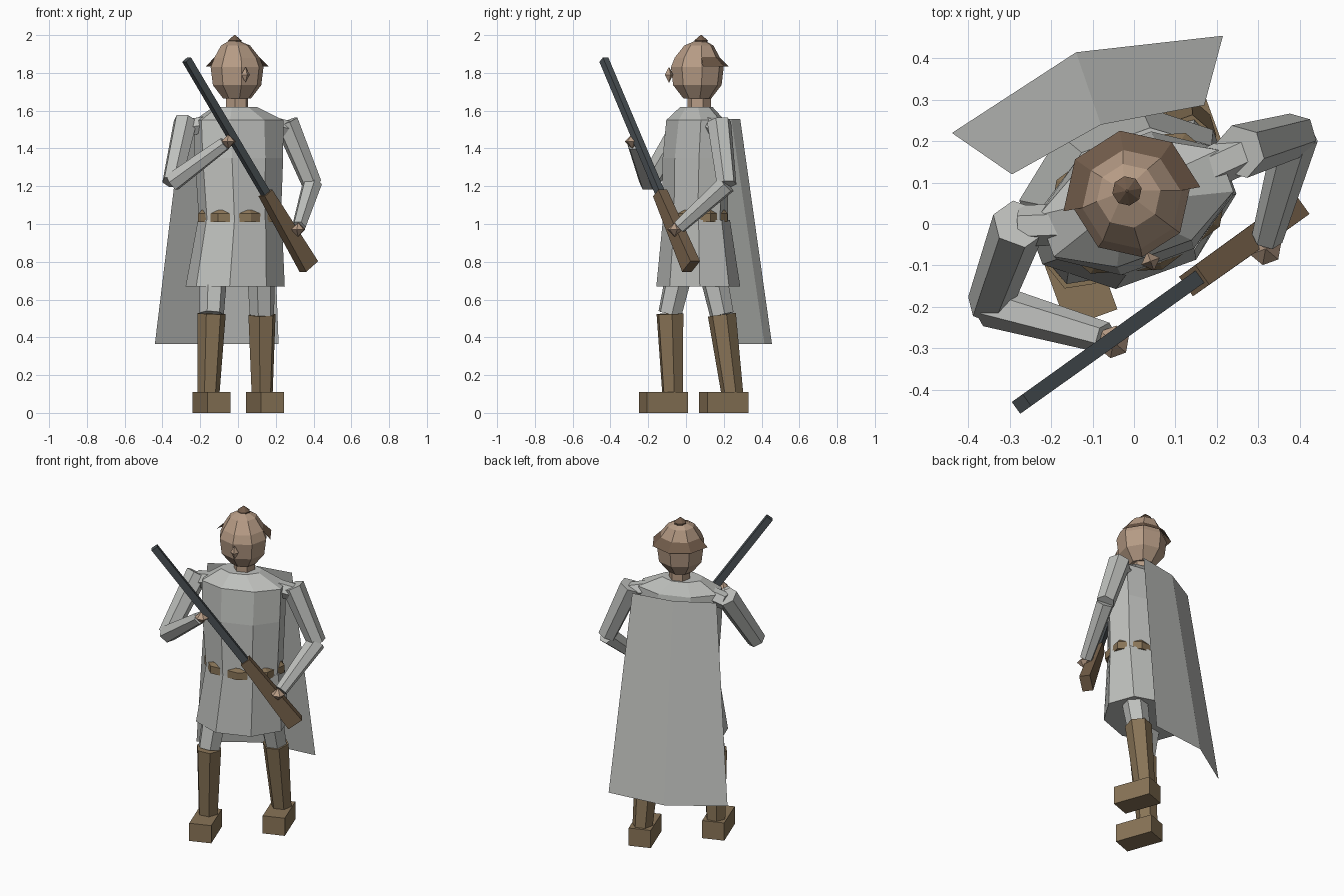
import bpy, bmesh, math
from mathutils import Vector, Matrix

if "Cube" in bpy.data.objects:
    bpy.data.objects.remove(bpy.data.objects["Cube"])

TURN = math.radians(20)          # whole figure is twisted about z


def material(name, rgb):
    m = bpy.data.materials.new(name)
    m.diffuse_color = (*rgb, 1)
    m.use_nodes = True
    m.node_tree.nodes["Principled BSDF"].inputs["Base Color"].default_value = m.diffuse_color
    return m


GREY = material("grey cloth", (0.52, 0.53, 0.51))
SKIN = material("skin", (0.47, 0.33, 0.235))
BROWN = material("brown leather", (0.25, 0.175, 0.095))
DARK = material("dark brown", (0.17, 0.108, 0.07))
WOOD = material("stock wood", (0.19, 0.125, 0.072))
STEEL = material("gun steel", (0.07, 0.083, 0.092))


def ring(c, a, b=None, n=6, phase=0.0, turn=0.0, axis=None):
    """Elliptical polygon round c, flat or square to an axis."""
    b = a if b is None else b
    if axis is None:
        h = Vector((math.cos(turn), math.sin(turn), 0))
        v = Vector((-math.sin(turn), math.cos(turn), 0))
    else:
        d = Vector(axis).normalized()
        h = d.cross(Vector((0, 0, 1))).normalized()
        v = h.cross(d)
    out = []
    for i in range(n):
        t = math.radians(phase) + 2 * math.pi * i / n
        out.append(Vector(c) + h * (a * math.cos(t)) + v * (b * math.sin(t)))
    return out


def loft(name, rings, mat, closed=True):
    """Skin a list of equal rings; closed rings get end caps."""
    bm = bmesh.new()
    rows = [[bm.verts.new(p) for p in r] for r in rings]
    n = len(rows[0])
    for lo, hi in zip(rows, rows[1:]):
        for i in range(n if closed else n - 1):
            j = (i + 1) % n
            bm.faces.new((lo[i], lo[j], hi[j], hi[i]))
    if closed:
        bm.faces.new(rows[0][::-1])
        bm.faces.new(rows[-1])
    bmesh.ops.recalc_face_normals(bm, faces=bm.faces)
    me = bpy.data.meshes.new(name)
    bm.to_mesh(me)
    bm.free()
    me.materials.append(mat)
    ob = bpy.data.objects.new(name, me)
    bpy.context.collection.objects.link(ob)
    return ob


def limb(name, p, q, rp, rq, mat, n=6, phase=0):
    d = Vector(q) - Vector(p)
    return loft(name, [ring(p, rp, n=n, phase=phase, axis=d),
                       ring(q, rq, n=n, phase=phase, axis=d)], mat)


def gem(name, c, rx, rz, mat, n=6):
    """Small double cone used for hands and nose."""
    c = Vector(c)
    rows = [(-rz, rx * 0.05), (0, rx), (rz, rx * 0.05)]
    return loft(name, [ring(c + Vector((0, 0, z)), r, n=n, turn=TURN) for z, r in rows], mat)


def body(name, rows, mat, phase=22.5):
    """Turned oval stack: rows of (x, y, z, half width, half depth)."""
    return loft(name, [ring((x, y, z), a, b, 8, phase, TURN) for x, y, z, a, b in rows], mat)


# coat: torso, skirt, and a belt whose corners poke through
body("torso", [(0.01, 0.05, 1.02, 0.225, 0.165), (0.005, 0.05, 1.35, 0.245, 0.163),
               (0.005, 0.05, 1.55, 0.25, 0.14), (-0.015, 0.055, 1.62, 0.12, 0.08)], GREY)
body("coat_skirt", [(-0.015, 0.065, 0.67, 0.27, 0.215),
                    (0.01, 0.055, 1.02, 0.23, 0.17)], GREY)
body("belt", [(0.01, 0.05, 1.01, 0.235, 0.17), (0.01, 0.05, 1.055, 0.235, 0.17),
              (0.01, 0.05, 1.075, 0.215, 0.155)], BROWN, phase=0)

# neck, head and helmet
HX, HY = -0.005, 0.06
HEAD_TURN = math.radians(10)
loft("neck", [ring((HX, HY + 0.01, z), 0.062, n=6, turn=TURN) for z in (1.58, 1.69)], SKIN)
loft("head", [ring((HX - s, HY + s, z), r, n=8, turn=HEAD_TURN) for z, r, s in
              [(1.665, 0.075, 0), (1.735, 0.13, 0), (1.83, 0.142, 0),
               (1.88, 0.122, 0), (1.945, 0.078, 0.008), (1.968, 0.03, 0.015)]], SKIN)
gem("nose", (0.04, -0.09, 1.79), 0.024, 0.04, SKIN, 4)
loft("helmet_spike", [ring((-0.017, 0.08, z), r, n=8, turn=HEAD_TURN)
                      for z, r in [(1.955, 0.034), (1.972, 0.036), (2.0, 0.003)]], DARK)
loft("helmet_neck_guard", [ring((HX, HY, z), r, n=8, turn=HEAD_TURN)[:5]
                           for z, r in [(1.835, 0.168), (1.885, 0.118)]], DARK, closed=False)

# legs: hip, knee, ankle, foot centre
LEGS = {"right": ((-0.12, 0.02, 0.98), (-0.14, -0.085, 0.525), (-0.157, -0.07, 0.08), (-0.14, -0.12)),
        "left": ((0.115, 0.09, 0.98), (0.127, 0.19, 0.52), (0.128, 0.248, 0.08), (0.143, 0.20))}
for side, (hip, knee, ankle, foot) in LEGS.items():
    limb(side + "_thigh", hip, knee, 0.085, 0.066, GREY, phase=20)
    limb(side + "_boot_shaft", knee, ankle, 0.076, 0.058, BROWN, phase=20)
    s = math.sqrt(2)
    loft(side + "_boot_foot", [ring((*foot, z), 0, n=4) for z in (0, 0.11)], BROWN)
    box = bpy.data.objects[side + "_boot_foot"]
    corners = [Matrix.Rotation(TURN, 3, 'Z') @ Vector((sx * 0.0645, sy * 0.115, z))
               for z in (0, 0.11) for sx, sy in ((-1, -1), (1, -1), (1, 1), (-1, 1))]
    for v, co in zip(box.data.vertices, corners):
        v.co = co + Vector((*foot, 0))

# arms: shoulder, elbow, wrist, hand
ARMS = {"right": ((-0.278, 0.0, 1.545), (-0.35, -0.195, 1.22), (-0.07, -0.275, 1.425), (-0.05, -0.285, 1.437)),
        "left": ((0.255, 0.175, 1.54), (0.392, 0.215, 1.21), (0.322, -0.035, 0.985), (0.318, -0.06, 0.97))}
for side, (shoulder, elbow, wrist, hand) in ARMS.items():
    limb(side + "_upper_arm", shoulder, elbow, 0.066, 0.054, GREY)
    limb(side + "_forearm", elbow, wrist, 0.054, 0.038, GREY)
    gem(side + "_hand", hand, 0.04, 0.036, SKIN)

# shoulder bridges between torso and arms
limb("right_shoulder", (-0.15, 0.0, 1.53), (-0.275, -0.005, 1.51), 0.05, 0.05, GREY)
limb("left_shoulder", (0.15, 0.12, 1.53), (0.27, 0.175, 1.50), 0.05, 0.05, GREY)

# rifle: square barrel and tapering stock along one line
MUZZLE, BUTT = Vector((-0.272, -0.435, 1.87)), Vector((0.375, 0.027, 0.775))


def gun_part(name, t0, t1, size0, size1, mat):
    d = BUTT - MUZZLE
    rings = []
    for t, (w, h) in ((t0, size0), (t1, size1)):
        k = math.sqrt(0.5)
        rings.append(ring(MUZZLE + d * t, w * k, h * k, 4, 45, axis=d))
    loft(name, rings, mat)


gun_part("rifle_barrel", 0, 0.7, (0.035, 0.04), (0.036, 0.042), STEEL)
gun_part("rifle_stock", 0.645, 1.0, (0.058, 0.06), (0.062, 0.095), WOOD)

# cape: two flat panels hanging from the shoulders
loft("cape", [[Vector((x, y, z)) for x, y in row] for z, row in
              [(0.365, [(-0.44, 0.22), (-0.14, 0.415), (0.215, 0.455)]),
               (1.555, [(-0.295, 0.12), (-0.08, 0.24), (0.17, 0.287)])]], GREY, closed=False)
